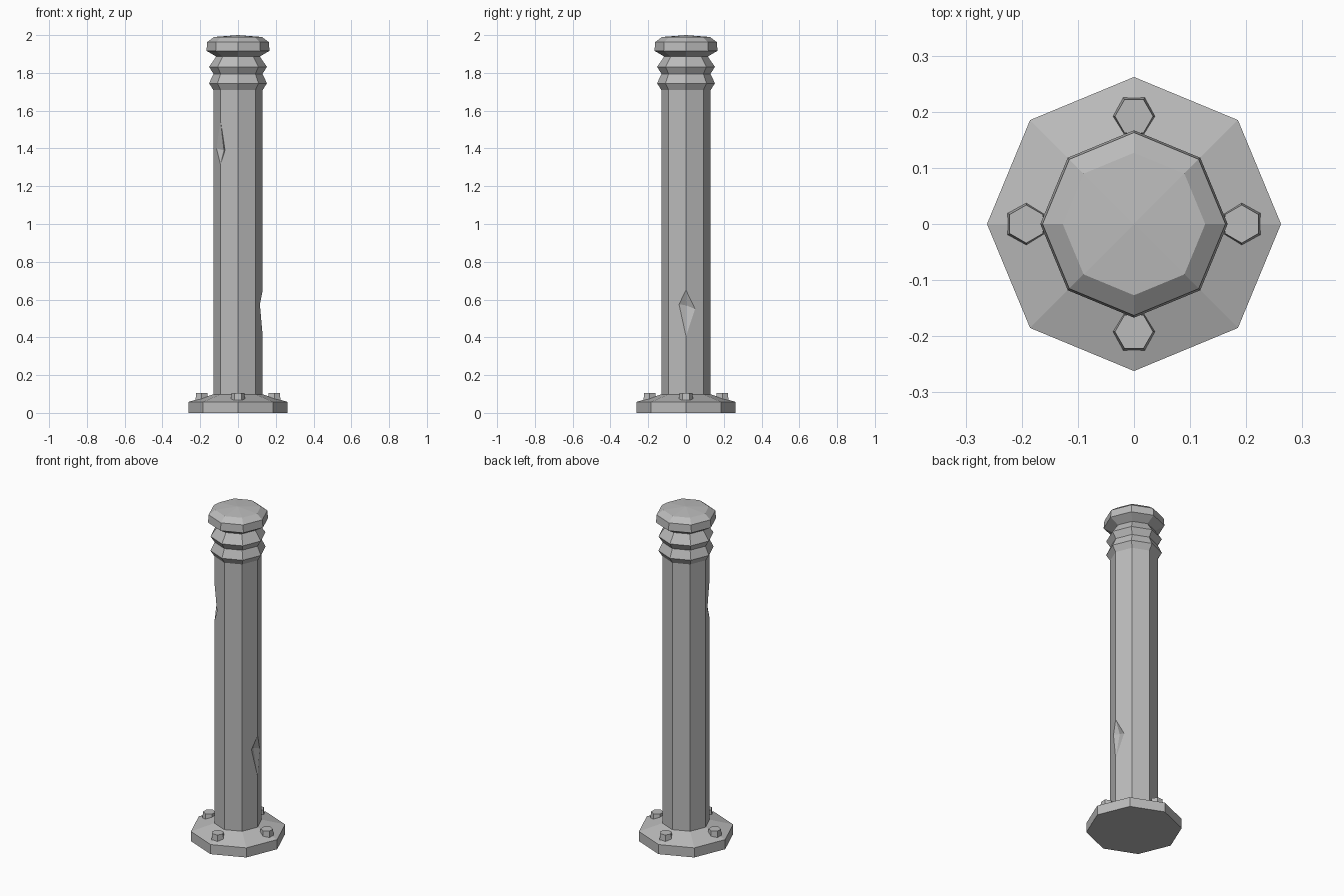
import bpy
import bmesh
from math import pi, cos, sin, tan
from mathutils import Vector

cube = bpy.data.objects.get("Cube")
if cube:
    bpy.data.objects.remove(cube, do_unlink=True)

metal = bpy.data.materials.new("grey metal")
metal.use_nodes = True
grey = (0.5, 0.5, 0.5, 1)
metal.diffuse_color = grey
metal.node_tree.nodes["Principled BSDF"].inputs["Base Color"].default_value = grey

SIDES = 8
POST_R, POST_BOTTOM, POST_TOP = 0.131, 0.098, 1.71


def finish(name, bm):
    bmesh.ops.recalc_face_normals(bm, faces=bm.faces)
    mesh = bpy.data.meshes.new(name)
    bm.to_mesh(mesh)
    bm.free()
    mesh.materials.append(metal)
    obj = bpy.data.objects.new(name, mesh)
    bpy.context.collection.objects.link(obj)
    return obj


def lathe(name, profile, sides=SIDES, tip=None, turn=0.0, centre=(0, 0)):
    """Stack flat-sided rings of (radius, height), closed at both ends."""
    bm = bmesh.new()
    rings = []
    for r, z in profile:
        angles = [turn + 2 * pi * i / sides for i in range(sides)]
        rings.append([bm.verts.new((centre[0] + r * cos(a), centre[1] + r * sin(a), z))
                      for a in angles])
    for low, high in zip(rings, rings[1:]):
        for i in range(sides):
            j = (i + 1) % sides
            bm.faces.new((low[i], low[j], high[j], high[i]))
    bm.faces.new(rings[0][::-1])
    if tip is None:
        bm.faces.new(rings[-1])
    else:
        peak = bm.verts.new((centre[0], centre[1], tip))
        for i in range(sides):
            bm.faces.new((rings[-1][i], rings[-1][(i + 1) % sides], peak))
    return finish(name, bm)


def corner(i, z, r=POST_R):
    a = 2 * pi * i / SIDES
    return Vector((r * cos(a), r * sin(a), z))


def build_post(dents):
    """Octagonal shaft whose corners can carry a shallow knocked-in dent."""
    bm = bmesh.new()
    low = [bm.verts.new(corner(i, POST_BOTTOM)) for i in range(SIDES)]
    high = [bm.verts.new(corner(i, POST_TOP)) for i in range(SIDES)]
    marks = {}
    for i, d in dents.items():
        # Side points lie on the faces before and after the corner
        def on_face(step, dist, z):
            start = corner(i, z)
            return start + (corner(i + step, z) - start).normalized() * dist
        points = (corner(i, d["bottom"]), corner(i, d["top"]),
                  on_face(-1, *d["before"]), on_face(1, *d["after"]),
                  corner(i, d["mid"], d["depth_r"]))
        b, t, before, after, c = [bm.verts.new(p) for p in points]
        marks[i] = (b, t, before, after)
        for tri in ((b, c, before), (before, c, t), (t, c, after), (after, c, b)):
            bm.faces.new(tri)
    for i in range(SIDES):
        j = (i + 1) % SIDES
        loop = [low[i], low[j]]
        if j in marks:
            b, t, before, _ = marks[j]
            loop += [b, before, t]
        loop += [high[j], high[i]]
        if i in marks:
            b, t, _, after = marks[i]
            loop += [t, after, b]
        bm.faces.new(loop)
    bm.faces.new(low[::-1])
    bm.faces.new(high)
    return finish("post", bm)


# Foot plate with sloping top
lathe("base_plate", [(0.262, 0), (0.262, 0.058), (POST_R, POST_BOTTOM)])

# Shaft with a low dent on the left corner and a high one at the front right
build_post({
    0: dict(bottom=0.405, top=0.65, mid=0.57, depth_r=0.102,
            before=(0.04, 0.575), after=(0.052, 0.55)),
    5: dict(bottom=1.315, top=1.55, mid=1.39, depth_r=0.105,
            before=(0.055, 1.40), after=(0.026, 1.39)),
})

# Two ridged rings under the cap
lathe("collar", [(POST_R, POST_TOP), (0.153, 1.745), (0.13, 1.795),
                 (0.153, 1.832), (0.115, 1.887)])

# Bevelled cap with a shallow peak
lathe("cap", [(0.113, 1.885), (0.167, 1.917), (0.163, 1.963), (0.127, 1.99)], tip=2.0)

# Four hex bolts on the foot plate corners
for n, side in enumerate(("left", "back", "right", "front")):
    a = n * pi / 2
    lathe("bolt_" + side, [(0.039, 0.06), (0.034, 0.104)], sides=6,
          turn=a + pi / 2, centre=(0.192 * cos(a), 0.192 * sin(a)))
